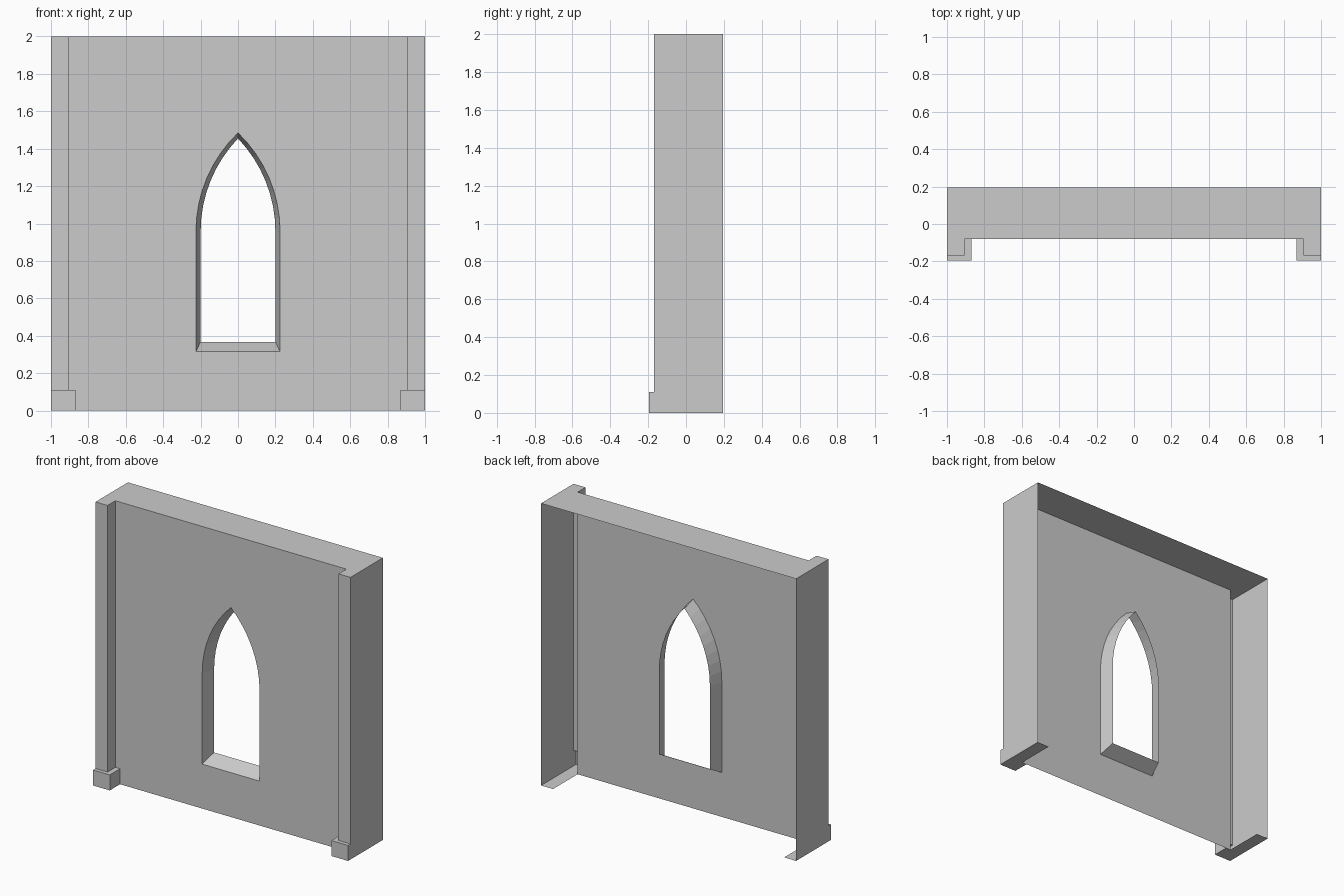
import bpy, bmesh, math

if "Cube" in bpy.data.objects:
    bpy.data.objects.remove(bpy.data.objects["Cube"])

TOP, BACK, FRONT = 2.0, 0.195, -0.08      # height, rear edge, wall face
PIL_X, PIL_Y = 0.906, -0.168              # pilaster inner edge and front
BASE_X, BASE_Y, BASE_Z = 0.869, -0.195, 0.11
REVEAL_BACK = 0.018
SPRING = 0.957


def half_part(name, faces):
    """Make an object from right-half faces, mirrored across x = 0."""
    bm = bmesh.new()
    for f in faces:
        bm.faces.new([bm.verts.new(p) for p in f])
    bmesh.ops.remove_doubles(bm, verts=bm.verts, dist=1e-5)
    mesh = bpy.data.meshes.new(name)
    bm.to_mesh(mesh)
    bm.free()
    ob = bpy.data.objects.new(name, mesh)
    bpy.context.collection.objects.link(ob)
    mod = ob.modifiers.new("Mirror", 'MIRROR')
    mod.use_axis[0] = True
    return ob


def walls(plan, z0, z1):
    """Upright faces along a plan path."""
    return [[(*a, z0), (*b, z0), (*b, z1), (*a, z1)] for a, b in zip(plan, plan[1:])]


def flat(plan, z):
    return [(x, y, z) for x, y in plan]


def lancet(w, apex, sill, y, n=8):
    """Right half of a pointed-arch opening, from apex down to sill centre."""
    h = apex - SPRING
    r = (w * w + h * h) / (2 * w)
    a = math.asin(h / r)
    pts = [(w - r + r * math.cos(a * (1 - i / n)), y,
            SPRING + r * math.sin(a * (1 - i / n))) for i in range(n + 1)]
    pts[0] = (0, y, apex)
    return pts + [(w, y, sill), (0, y, sill)]


outer = lancet(0.225, 1.485, 0.315, FRONT)
inner = lancet(0.2, 1.455, 0.367, REVEAL_BACK)

# Wall face with the window opening
half_part("wall_panel", [[(0, FRONT, 0), (PIL_X, FRONT, 0), (PIL_X, FRONT, TOP),
                          (0, FRONT, TOP)] + outer])

# Tapered window surround
half_part("window_reveal", [[outer[i], inner[i], inner[i + 1], outer[i + 1]]
                            for i in range(len(outer) - 1)])

# Corner pilasters with the outer side walls
pil = [(PIL_X, FRONT), (PIL_X, PIL_Y), (1, PIL_Y), (1, BACK)]
half_part("pilasters", walls(pil, BASE_Z, TOP))

# Plinth blocks with ledge and underside
base = [(BASE_X, FRONT), (BASE_X, BASE_Y), (1, BASE_Y), (1, BACK)]
ledge = base[:3] + [(1, PIL_Y), (PIL_X, PIL_Y), (PIL_X, FRONT)]
under = base + [(PIL_X, BACK), (PIL_X, FRONT)]
half_part("plinths", walls(base, 0, BASE_Z)
          + [flat(ledge, BASE_Z), flat(under[::-1], 0)])

# Top cap, open at the back below it
half_part("top_cap", [flat([(0, FRONT)] + pil + [(0, BACK)], TOP)])
